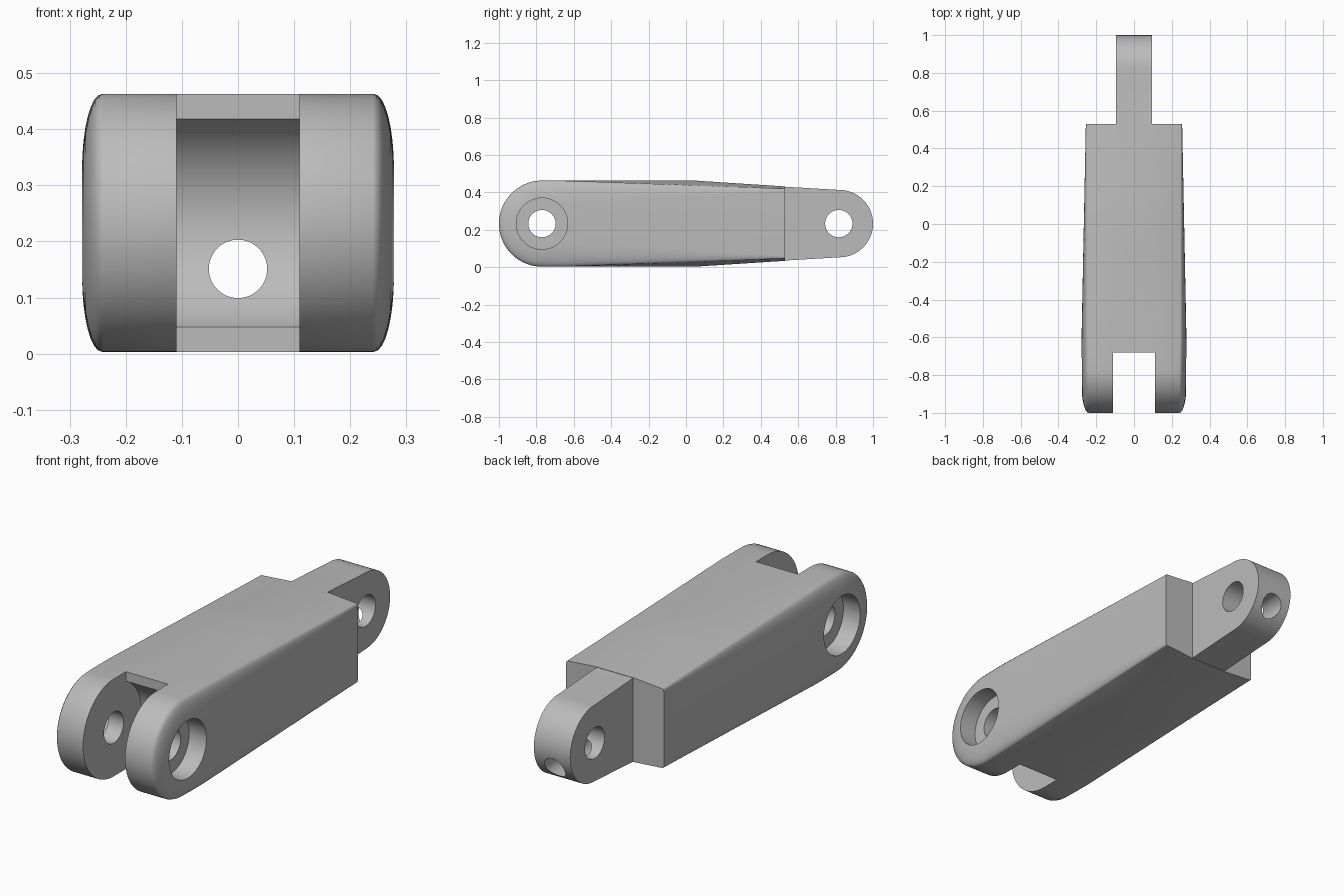
import bpy, bmesh, math
from mathutils import Matrix

if "Cube" in bpy.data.objects:
    bpy.data.objects.remove(bpy.data.objects["Cube"], do_unlink=True)

MID = 0.233              # height of the centre line
FORK_Y, FORK_R = -0.77, 0.23
TIP_Y, TIP_R = 0.82, 0.18
SHOULDER_Y = 0.53

grey = bpy.data.materials.new("light grey")
grey.use_nodes = True
grey.diffuse_color = (0.5, 0.5, 0.5, 1)
grey.node_tree.nodes["Principled BSDF"].inputs["Base Color"].default_value = (0.5, 0.5, 0.5, 1)


def ramp(y, y0, y1, v0, v1):
    t = min(max((y - y0) / (y1 - y0), 0), 1)
    return v0 + (v1 - v0) * t


def make_object(name, bm):
    bmesh.ops.recalc_face_normals(bm, faces=bm.faces)
    mesh = bpy.data.meshes.new(name)
    bm.to_mesh(mesh)
    bm.free()
    mesh.materials.append(grey)
    obj = bpy.data.objects.new(name, mesh)
    bpy.context.collection.objects.link(obj)
    return obj


def loft(name, rings):
    """Skin equal closed rings; caps are strips between mirrored ring points."""
    bm = bmesh.new()
    loops = [[bm.verts.new(p) for p in ring] for ring in rings]
    n = len(loops[0])
    for a, b in zip(loops, loops[1:]):
        for i in range(n):
            j = (i + 1) % n
            bm.faces.new((a[i], a[j], b[j], b[i]))
    for cap in (loops[0], loops[-1]):
        for i in range(n // 2 - 1):
            bm.faces.new((cap[i], cap[i + 1], cap[n - 2 - i], cap[n - 1 - i]))
    return make_object(name, bm)


def centre_height(y):
    return ramp(y, 0.05, TIP_Y, FORK_R, TIP_R)


def edge_height(y):
    return ramp(y, -0.65, SHOULDER_Y, FORK_R, 0.187)


STATIONS = [SHOULDER_Y, 0.4, 0.28, 0.16, 0.05, -0.1, -0.25, -0.4, -0.52, -0.62, -0.7]
ARC = 41


def body_ring(side, height, turn):
    """One outline of the body; turn runs 0..1 around the side rounding."""
    ang = turn * math.pi / 2

    def place(y):
        inset = ramp(y, FORK_Y, SHOULDER_Y, 0.15, 0.012) * (1 - math.cos(ang))
        width = ramp(y, -0.62, SHOULDER_Y, 0.278, 0.255)
        round_x = ramp(y, FORK_Y, SHOULDER_Y, 0.038, 0.008)
        return inset, width - round_x * (1 - math.sin(ang))

    top = []
    for y in STATIONS:
        inset, x = place(y)
        top.append((side * x, y, MID + height(y) - inset))
    inset, x = place(FORK_Y)
    arc = []
    for i in range(ARC + 1):
        a = math.pi / 2 + math.pi * i / ARC
        r = FORK_R - inset
        arc.append((side * x, FORK_Y + r * math.cos(a), MID + r * math.sin(a)))
    bottom = [(x, y, 2 * MID - z) for x, y, z in reversed(top)]
    return top + arc + bottom


# Tapered body with rounded sides and a slight crown
STEPS = 8
half = [body_ring(1, edge_height, k / STEPS) for k in range(STEPS, -1, -1)]
half.append([(0.1, y, z) for x, y, z in body_ring(1, centre_height, 0)])
other = [[(-x, y, z) for x, y, z in ring] for ring in reversed(half)]
body = loft("finger_link", half + other)

# Narrow tongue with a round tip
ROOT_Y = 0.45
outline = [(ROOT_Y, MID + centre_height(ROOT_Y) - 0.002)]
for i in range(ARC + 1):
    a = math.pi / 2 - math.pi * i / ARC
    outline.append((TIP_Y + TIP_R * math.cos(a), MID + TIP_R * math.sin(a)))
outline.append((ROOT_Y, MID - centre_height(ROOT_Y) + 0.002))
tongue = loft("tongue", [[(x, y, z) for y, z in outline] for x in (-0.095, 0.095)])


def cylinder(name, radius, length, centre, axis="X", sides=64):
    bm = bmesh.new()
    turn = Matrix.Rotation(math.pi / 2, 4, "Y" if axis == "X" else "X")
    bmesh.ops.create_cone(bm, cap_ends=True, segments=sides, radius1=radius, radius2=radius,
                          depth=length, matrix=Matrix.Translation(centre) @ turn)
    return make_object(name, bm)


def box(name, size, centre):
    bm = bmesh.new()
    bmesh.ops.create_cube(bm, size=1, matrix=Matrix.Translation(centre) @ Matrix.Diagonal((*size, 1)))
    return make_object(name, bm)


def combine(tool, operation):
    tool.hide_render = True
    mod = body.modifiers.new(tool.name, "BOOLEAN")
    mod.operation = operation
    mod.solver = "EXACT"
    mod.object = tool
    bpy.context.view_layer.objects.active = body
    bpy.ops.object.modifier_apply(modifier=mod.name)
    bpy.data.objects.remove(tool, do_unlink=True)


combine(tongue, "UNION")

# Fork slot with a round clearance pocket
combine(box("slot_cutter", (0.22, 0.52, 1), (0, -0.94, MID)), "DIFFERENCE")
combine(cylinder("pocket_cutter", 0.206, 0.22, (0, FORK_Y, MID), sides=96), "DIFFERENCE")

# Pivot holes at both ends, and counterbores in the fork cheeks
combine(cylinder("fork_pivot_cutter", 0.073, 1, (0, FORK_Y, MID)), "DIFFERENCE")
combine(cylinder("tip_pivot_cutter", 0.073, 1, (0, TIP_Y - 0.003, MID)), "DIFFERENCE")
for side in (-1, 1):
    combine(cylinder("counterbore_cutter", 0.137, 0.2, (side * 0.288, FORK_Y, MID)), "DIFFERENCE")

# Lengthwise cord channel
combine(cylinder("channel_cutter", 0.052, 2.4, (0, 0.2, 0.151), axis="Y", sides=48), "DIFFERENCE")

bpy.ops.object.select_all(action="DESELECT")
body.select_set(True)
bpy.context.view_layer.objects.active = body
bpy.ops.object.shade_smooth_by_angle(angle=math.radians(30))
